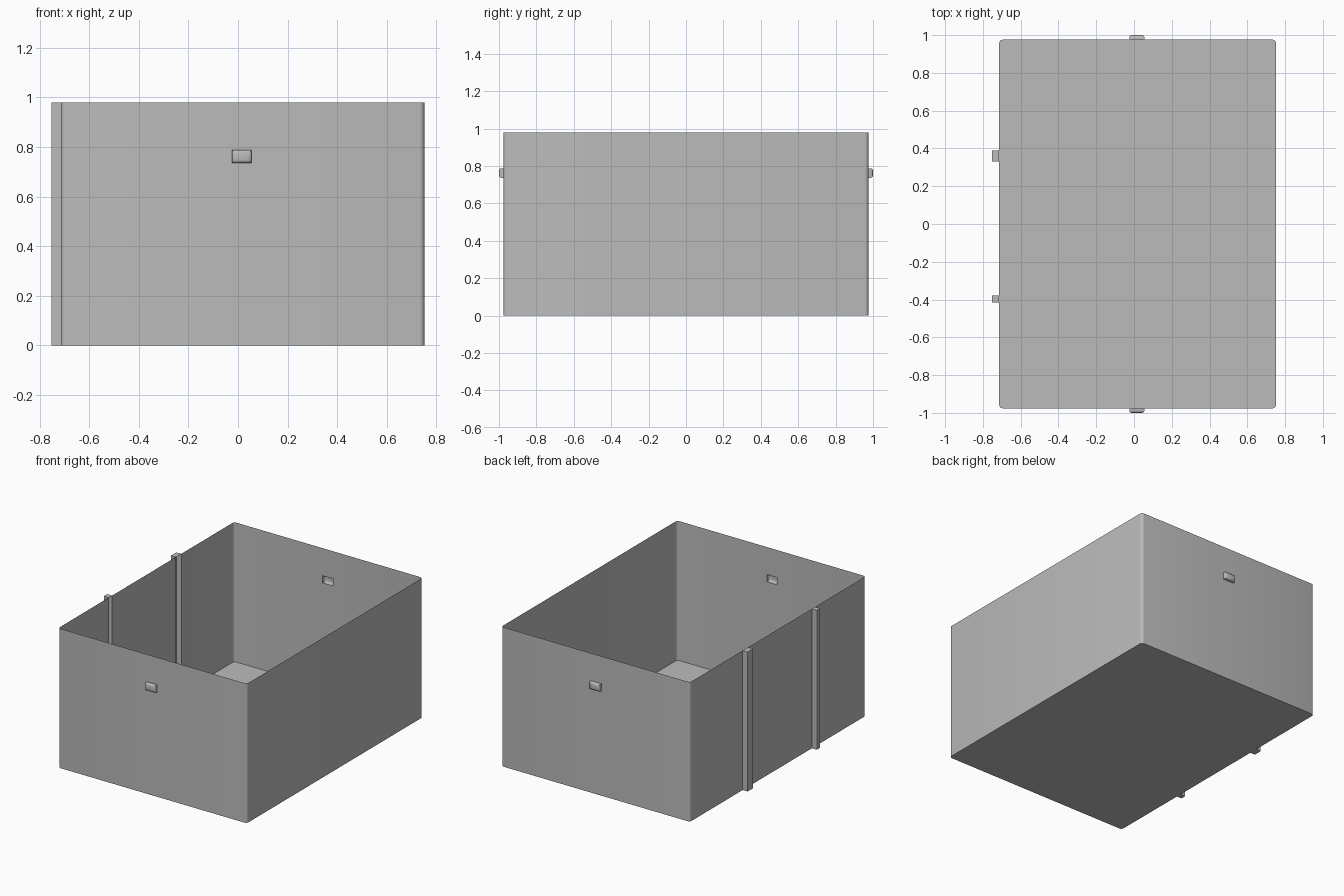
import bpy, bmesh, math

cube = bpy.data.objects.get("Cube")
if cube:
    bpy.data.objects.remove(cube, do_unlink=True)

# Main dimensions
LEFT, RIGHT, HALF_Y, TOP = 0.752, -0.714, 0.976, 0.98
RADIUS = 0.02
RIB_OUT = -0.752
RIBS = [(0.33, 0.39), (-0.415, -0.378)]   # y ranges, back to front
GRIP_X = (-0.025, 0.055)
GRIP_Z = (0.736, 0.787)
GRIP_DEPTH = 1.0 - HALF_Y

grey = bpy.data.materials.new("grey_plastic")
grey.use_nodes = True
colour = (0.5, 0.5, 0.5, 1)
grey.diffuse_color = colour
grey.node_tree.nodes["Principled BSDF"].inputs["Base Color"].default_value = colour


def finish(bm, name):
    mesh = bpy.data.meshes.new(name)
    bm.to_mesh(mesh)
    bm.free()
    obj = bpy.data.objects.new(name, mesh)
    bpy.context.collection.objects.link(obj)
    mesh.materials.append(grey)
    bpy.ops.object.select_all(action='DESELECT')
    obj.select_set(True)
    bpy.context.view_layer.objects.active = obj
    bpy.ops.object.shade_smooth_by_angle(angle=math.radians(40))


def corner(sx, sy, start, steps=4):
    """Quarter circle at one corner of the plan, counterclockwise."""
    cx = (LEFT - RADIUS) if sx > 0 else (RIGHT + RADIUS)
    cy = sy * (HALF_Y - RADIUS)
    angles = [math.radians(start + 90 * i / steps) for i in range(steps + 1)]
    return [(cx + RADIUS * math.cos(a), cy + RADIUS * math.sin(a)) for a in angles]


# Plan outline, counterclockwise, with the ribs as outward channels
outline = corner(-1, -1, 180)
outline += [(x, -HALF_Y) for x in GRIP_X]
outline += corner(1, -1, 270) + corner(1, 1, 0)
outline += [(x, HALF_Y) for x in reversed(GRIP_X)]
outline += corner(-1, 1, 90)
for y0, y1 in RIBS:
    outline += [(RIGHT, y1), (RIB_OUT, y1), (RIB_OUT, y0), (RIGHT, y0)]

# Thin wall shell
bm = bmesh.new()
rows = [[bm.verts.new((x, y, z)) for x, y in outline] for z in (0, *GRIP_Z, TOP)]
count = len(outline)
for low, high in zip(rows, rows[1:]):
    for i in range(count):
        j = (i + 1) % count
        bm.faces.new((low[i], low[j], high[j], high[i]))
bm.normal_update()

# Grip bumps pushed out of the front and back walls, hollow from inside
mid = (sum(GRIP_X) / 2, sum(GRIP_Z) / 2)
grips = [f for f in bm.faces
         if abs(f.calc_center_median().x - mid[0]) < 0.01
         and abs(f.calc_center_median().z - mid[1]) < 0.01]
for face in grips:
    push = face.normal * GRIP_DEPTH
    outer = bmesh.ops.extrude_discrete_faces(bm, faces=[face])["faces"][0]
    bmesh.ops.translate(bm, verts=list(outer.verts), vec=push)
    bmesh.ops.bevel(bm, geom=list(outer.edges), offset=0.013, segments=3,
                    profile=0.5, affect='EDGES')
finish(bm, "wall_shell")

# Floor, including the feet of the ribs, facing down
bm = bmesh.new()
bm.faces.new([bm.verts.new((x, y, 0)) for x, y in reversed(outline)])
finish(bm, "floor")

# Caps closing the rib tops
bm = bmesh.new()
for y0, y1 in RIBS:
    plan = [(RIB_OUT, y0), (RIGHT, y0), (RIGHT, y1), (RIB_OUT, y1)]
    bm.faces.new([bm.verts.new((x, y, TOP)) for x, y in plan])
finish(bm, "rib_caps")
